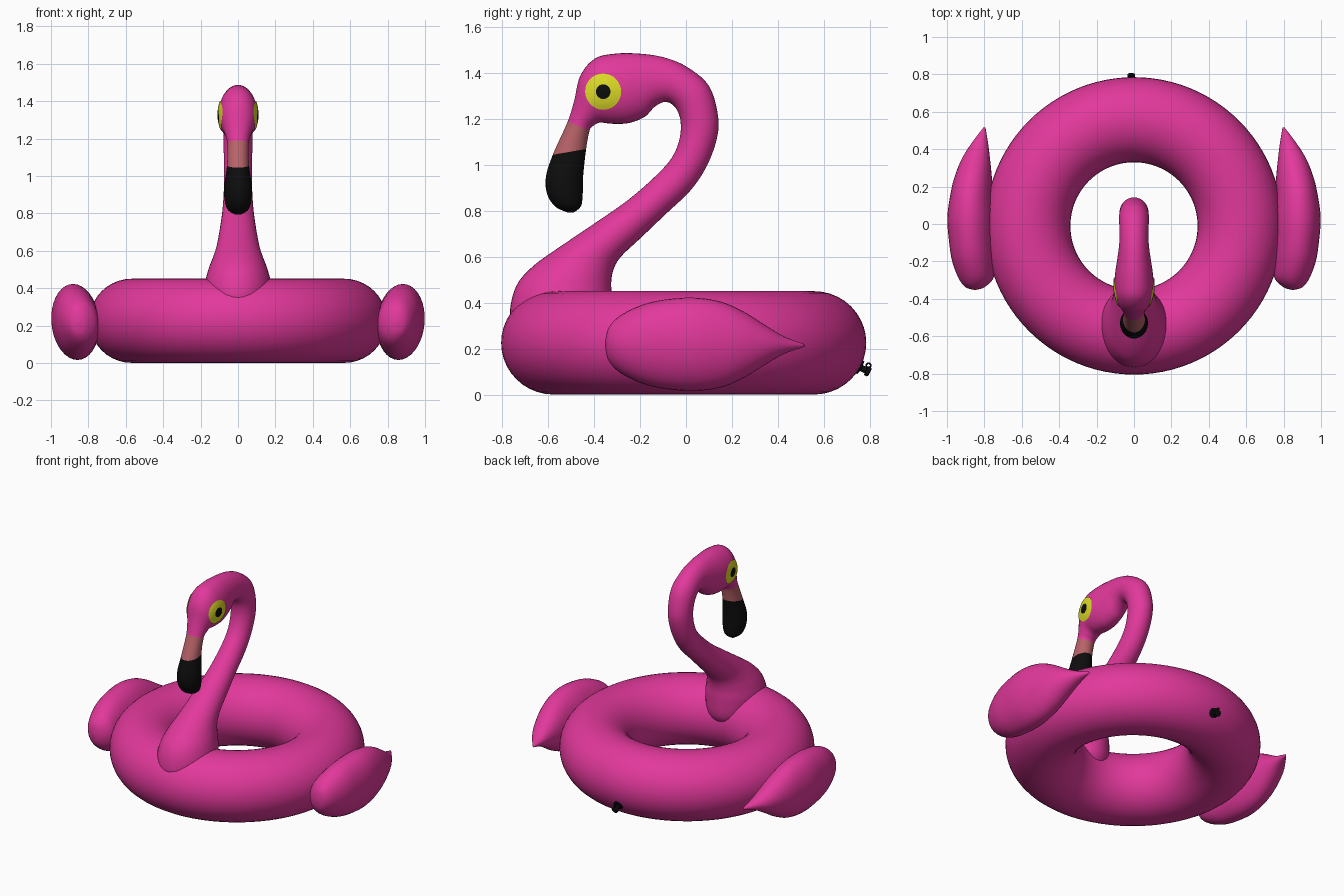
import bpy, bmesh, math
from mathutils import Vector
from mathutils.bvhtree import BVHTree

if "Cube" in bpy.data.objects:
    bpy.data.objects.remove(bpy.data.objects["Cube"])


def material(name, rgb):
    m = bpy.data.materials.new(name)
    m.diffuse_color = (*rgb, 1)
    m.use_nodes = True
    m.node_tree.nodes["Principled BSDF"].inputs["Base Color"].default_value = m.diffuse_color
    return m


PINK = material("hot pink", (0.76, 0.04, 0.33))
ROSE = material("dusky rose", (0.48, 0.125, 0.14))
BLACK = material("black", (0.004, 0.004, 0.004))
YELLOW = material("yellow", (0.73, 0.71, 0.02))


def finish(bm, name, mats, mirror=False, smooth=True):
    bmesh.ops.recalc_face_normals(bm, faces=bm.faces)
    me = bpy.data.meshes.new(name)
    for f in bm.faces:
        f.smooth = smooth
    bm.to_mesh(me)
    bm.free()
    ob = bpy.data.objects.new(name, me)
    bpy.context.collection.objects.link(ob)
    for m in mats:
        me.materials.append(m)
    if mirror:
        ob.modifiers.new("Mirror", 'MIRROR')
    return ob


def spline(rows, steps):
    """Catmull-Rom through rows of numbers."""
    out = []
    n = len(rows)
    for i in range(n - 1):
        p0, p1, p2, p3 = rows[max(i - 1, 0)], rows[i], rows[i + 1], rows[min(i + 2, n - 1)]
        for k in range(steps):
            t = k / steps
            out.append([0.5 * (2 * b + (c - a) * t + (2 * a - 5 * b + 4 * c - d) * t * t
                               + (3 * b - a - 3 * c + d) * t ** 3)
                        for a, b, c, d in zip(p0, p1, p2, p3)])
    out.append(list(rows[-1]))
    return out


def loft(sections, sides, mat_rule=lambda i: 0):
    """Skin a list of (centre, u, v) ellipses."""
    bm = bmesh.new()
    rings = []
    for c, u, v in sections:
        rings.append([bm.verts.new(c + u * math.cos(a) + v * math.sin(a))
                      for a in (2 * math.pi * k / sides for k in range(sides))])
    for i in range(len(rings) - 1):
        for k in range(sides):
            j = (k + 1) % sides
            f = bm.faces.new((rings[i][k], rings[i][j], rings[i + 1][j], rings[i + 1][k]))
            f.material_index = mat_rule(i)
    bm.faces.new(rings[0]).material_index = mat_rule(0)
    bm.faces.new(rings[-1]).material_index = mat_rule(len(rings) - 2)
    return bm


# Swim ring
bpy.ops.mesh.primitive_torus_add(major_radius=0.5675, minor_radius=0.2275, major_segments=96,
                                 minor_segments=40, location=(0, -0.01, 0.226))
ring = bpy.context.object
ring.name = "swim_ring"
ring.scale.z = 0.225 / 0.2275
ring.data.materials.append(PINK)
bpy.ops.object.shade_smooth()

# Neck, head and beak: front edge (y, z), back edge (y, z), half width
NECK = [
    (-.70, .22, -.40, .22, .11), (-.76, .32, -.335, .30, .165), (-.762, .40, -.325, .42, .178),
    (-.73, .49, -.325, .50, .16), (-.66, .565, -.31, .56, .135), (-.56, .637, -.275, .61, .115),
    (-.40, .745, -.20, .68, .098), (-.25, .85, -.09, .785, .083), (-.13, .955, .02, .89, .076),
    (-.06, 1.035, .09, .995, .074), (-.027, 1.12, .133, 1.11, .076), (-.025, 1.20, .14, 1.21, .078),
    (-.05, 1.255, .10, 1.345, .08), (-.09, 1.275, 0, 1.43, .077), (-.135, 1.255, -.10, 1.47, .08),
    (-.18, 1.21, -.20, 1.485, .09), (-.25, 1.183, -.30, 1.486, .102), (-.32, 1.18, -.395, 1.465, .104),
    (-.375, 1.185, -.46, 1.39, .088), (-.405, 1.17, -.487, 1.28, .068), (-.42, 1.15, -.515, 1.19, .057),
    (-.435, 1.07, -.58, 1.045, .059), (-.448, .95, -.61, .95, .073), (-.45, .87, -.605, .875, .072),
    (-.458, .82, -.57, .82, .055), (-.49, .793, -.515, .793, .015)]
STEPS = 5
sections = []
for ay, az, by, bz, w in spline(NECK, STEPS):
    a, b = Vector((0, ay, az)), Vector((0, by, bz))
    sections.append(((a + b) / 2, (b - a) / 2, Vector((w, 0, 0))))
bm = loft(sections, 40, lambda i: 0 if i < 20 * STEPS else 1 if i < 21 * STEPS else 2)
bmesh.ops.recalc_face_normals(bm, faces=bm.faces)
head_tree = BVHTree.FromBMesh(bm)
finish(bm, "neck_head_and_beak", [PINK, ROSE, BLACK])

# Eyes: discs laid on the side of the head, pupil coloured by radius
bm = bmesh.new()
RADII = [0.015, 0.031, 0.05, 0.065, 0.077]
N = 32


def on_head(r, a):
    hit, nor, _, _ = head_tree.ray_cast(
        Vector((1, -0.36 + r * math.cos(a), 1.32 + r * math.sin(a))), Vector((-1, 0, 0)))
    return bm.verts.new(hit + nor * 0.005)


centre = on_head(0, 0)
loops = [[on_head(r, 2 * math.pi * k / N) for k in range(N)] for r in RADII]
for k in range(N):
    j = (k + 1) % N
    bm.faces.new((centre, loops[0][k], loops[0][j])).material_index = 1
    for i in range(len(loops) - 1):
        f = bm.faces.new((loops[i][k], loops[i + 1][k], loops[i + 1][j], loops[i][j]))
        f.material_index = 1 if i == 0 else 0
finish(bm, "eyes", [YELLOW, BLACK], mirror=True)

# Wings: y, centre x, half thickness, half height
WING = [
    (-.352, .85, .006, .01), (-.338, .85, .05, .07), (-.29, .845, .093, .122), (-.20, .857, .115, .168),
    (-.10, .865, .123, .193), (.03, .87, .128, .203), (.15, .868, .115, .187), (.25, .86, .10, .145),
    (.35, .845, .075, .083), (.43, .825, .045, .037), (.515, .80, .006, .006)]
sections = [(Vector((cx, y, 0.22 - 0.01 * max(y, 0))), Vector((w, 0, 0)), Vector((0.06 * h, 0, h)))
            for y, cx, w, h in spline(WING, 5)]
finish(loft(sections, 36), "wings", [PINK], mirror=True)

# Air valve on the back: flange, stem and cap turned along the surface normal
AXIS = Vector((0, 0.88, -0.47)).normalized()
SIDE = Vector((1, 0, 0))
UP = SIDE.cross(AXIS)
base = Vector((-0.015, 0.757, 0.12))
profile = [(-.01, .032), (.005, .032), (.008, .014), (.03, .014), (.032, .021), (.046, .021), (.05, .015)]
valve = finish(loft([(base + AXIS * d, SIDE * r, UP * r) for d, r in profile], 20),
               "air_valve", [BLACK], smooth=False)

# Small strap tab of the valve cap
bpy.ops.mesh.primitive_torus_add(major_radius=0.01, minor_radius=0.004, major_segments=16,
                                 minor_segments=8, location=base + AXIS * 0.03 + UP * 0.024 * (1 if UP.z > 0 else -1),
                                 rotation=(0, math.pi / 2, 0))
tab = bpy.context.object
tab.name = "valve_tab"
tab.data.materials.append(BLACK)
